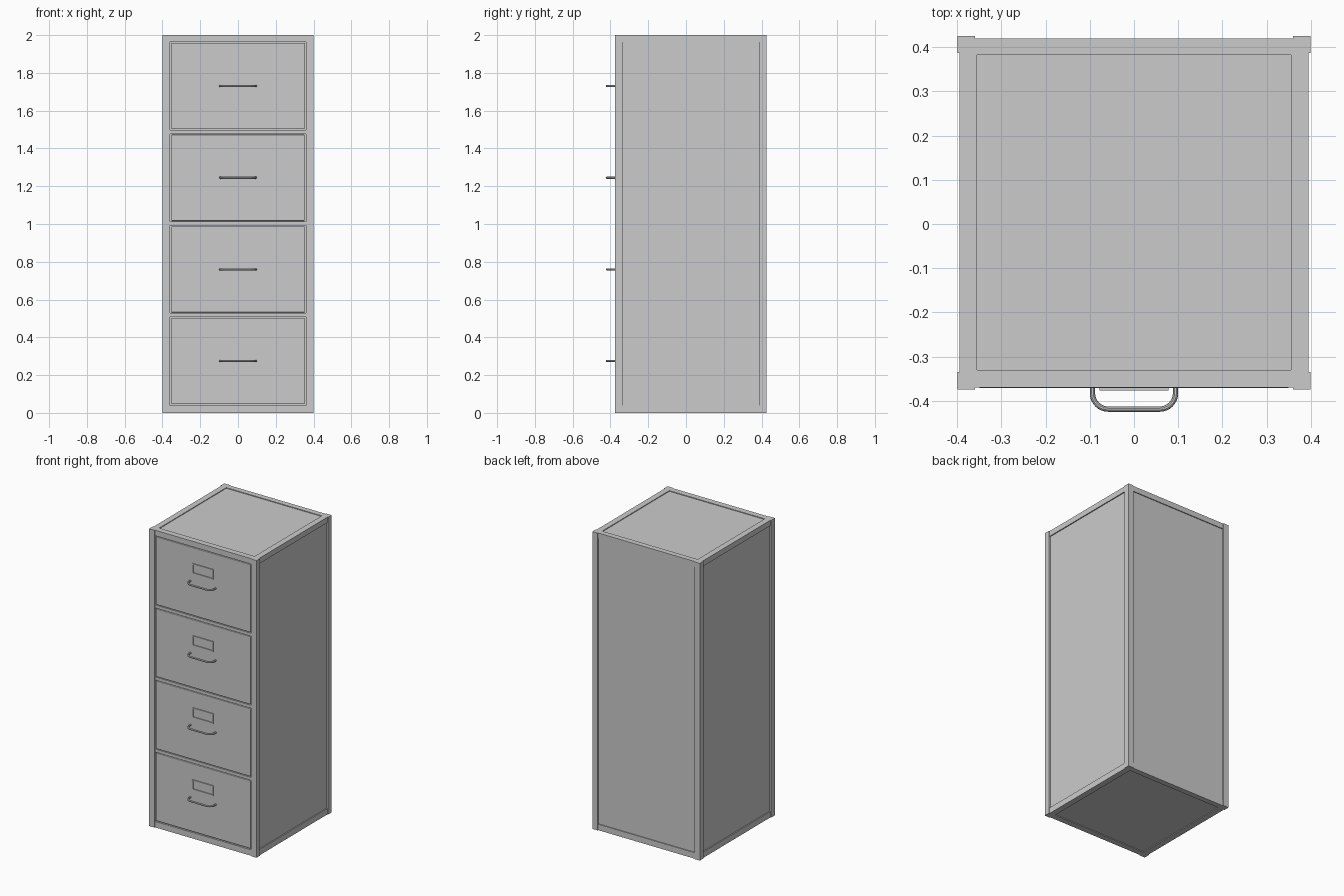
import bpy, bmesh, math
from mathutils import Vector

if "Cube" in bpy.data.objects:
    bpy.data.objects.remove(bpy.data.objects["Cube"])


def box(name, x, y, z, bevel=0.0):
    """Axis-aligned box from (min, max) ranges."""
    bm = bmesh.new()
    bmesh.ops.create_cube(bm, size=1)
    for v in bm.verts:
        v.co = Vector([r[0] if c < 0 else r[1] for c, r in zip(v.co, (x, y, z))])
    if bevel:
        bmesh.ops.bevel(bm, geom=bm.edges[:], offset=bevel, segments=2,
                        profile=0.5, affect='EDGES')
    me = bpy.data.meshes.new(name)
    bm.to_mesh(me)
    bm.free()
    ob = bpy.data.objects.new(name, me)
    bpy.context.collection.objects.link(ob)
    return ob


def pull_handle(name, z):
    """Rounded U-shaped tube with its ends in the drawer face."""
    hw, front, r, n = 0.094, -0.419, 0.036, 8
    pts = [(-hw, -0.362)]
    for cx, start in ((-hw + r, math.pi), (hw - r, 1.5 * math.pi)):
        for i in range(n + 1):
            a = start + i / n * math.pi / 2
            pts.append((cx + r * math.cos(a), front + r + r * math.sin(a)))
    pts.append((hw, -0.362))
    cu = bpy.data.curves.new(name, 'CURVE')
    cu.dimensions = '3D'
    cu.bevel_depth = 0.006
    cu.bevel_resolution = 3
    cu.use_fill_caps = True
    sp = cu.splines.new('POLY')
    sp.points.add(len(pts) - 1)
    for p, (x, y) in zip(sp.points, pts):
        p.co = (x, y, z, 1)
    ob = bpy.data.objects.new(name, cu)
    bpy.context.collection.objects.link(ob)
    bpy.ops.object.select_all(action='DESELECT')
    ob.select_set(True)
    bpy.context.view_layer.objects.active = ob
    bpy.ops.object.convert(target='MESH')
    bpy.ops.object.shade_smooth_by_angle()


FRONT, BACK = -0.375, 0.425

# Recessed sheet-metal body
box("body_panels", (-0.388, 0.388), (-0.358, 0.414), (0.005, 1.995))

# Corner posts
for sx, side in ((-1, "left"), (1, "right")):
    xr = tuple(sorted((sx * 0.36, sx * 0.40)))
    box(f"front_post_{side}", xr, (FRONT, -0.335), (0, 2))
    box(f"back_post_{side}", xr, (0.387, BACK), (0, 2))

# Top and bottom rails on all four sides
for zr, level in (((0, 0.04), "bottom"), ((1.963, 2.0), "top")):
    box(f"front_rail_{level}", (-0.36, 0.36), (-0.37, -0.33), zr)
    box(f"back_rail_{level}", (-0.36, 0.36), (0.383, 0.42), zr)
    box(f"left_rail_{level}", (-0.395, -0.355), (-0.335, 0.387), zr)
    box(f"right_rail_{level}", (0.355, 0.395), (-0.335, 0.387), zr)

# Rails between the drawers
for i in range(3):
    z = 0.5175 + i * 0.485
    box(f"drawer_rail_{i + 1}", (-0.36, 0.36), (-0.37, -0.34), (z - 0.010, z + 0.010))

# Drawers with handle and label holder
for i in range(4):
    z = 0.275 + i * 0.485
    box(f"drawer_front_{i + 1}", (-0.352, 0.352), (-0.371, -0.35),
        (z - 0.228, z + 0.228), bevel=0.003)
    pull_handle(f"handle_{i + 1}", z)
    lo, hi, w, t = z + 0.055, z + 0.123, 0.078, 0.007
    yr = (-0.377, -0.368)
    box(f"label_top_{i + 1}", (-w, w), yr, (hi - t, hi))
    box(f"label_bottom_{i + 1}", (-w, w), yr, (lo, lo + t))
    for sx, side in ((-1, "left"), (1, "right")):
        box(f"label_{side}_{i + 1}", tuple(sorted((sx * (w - t), sx * w))), yr,
            (lo + t, hi - t))
